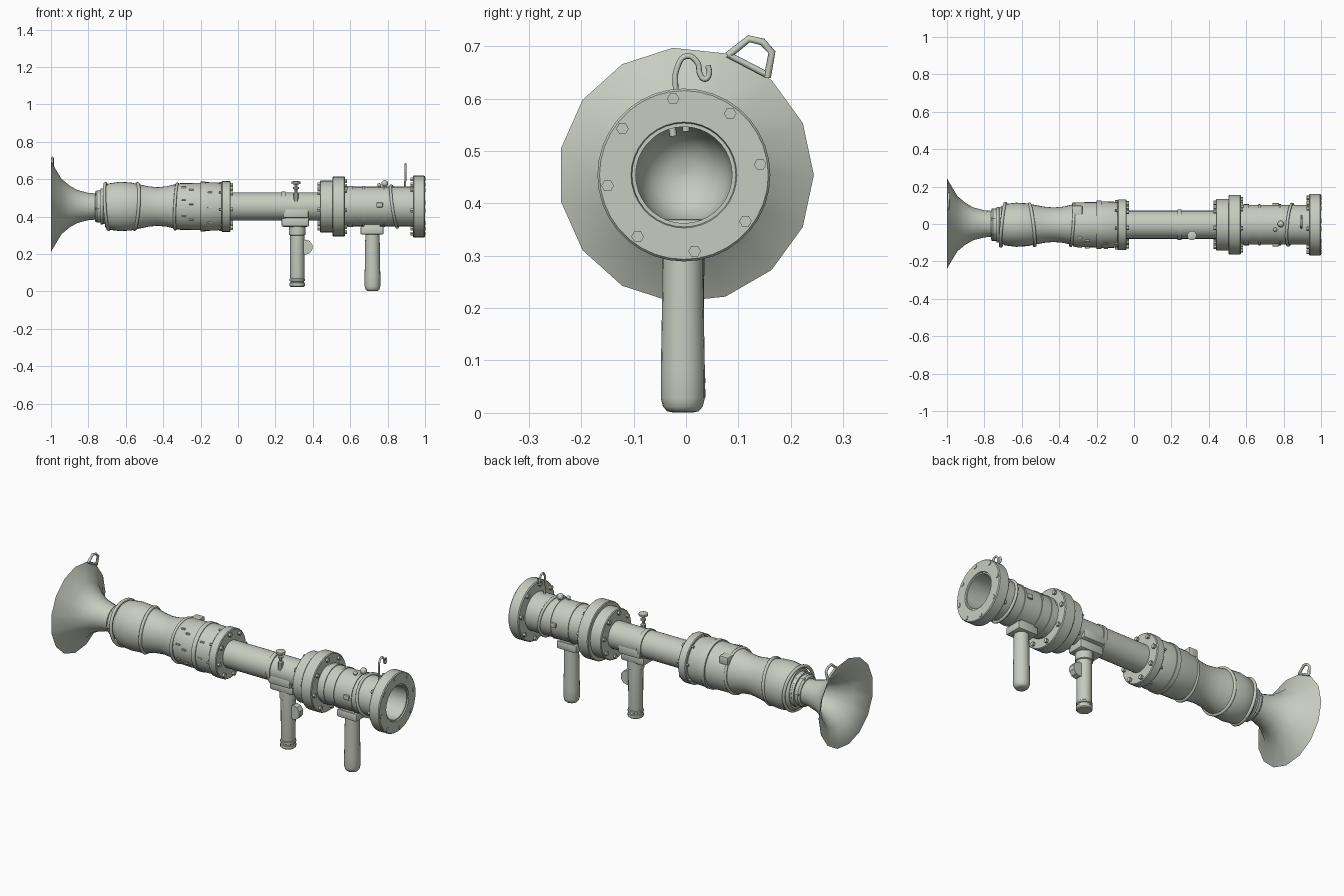
import bpy, bmesh, math
from mathutils import Vector, Matrix

if "Cube" in bpy.data.objects:
    bpy.data.objects.remove(bpy.data.objects["Cube"])

CY, CZ = -0.004, 0.454          # barrel axis
metal = bpy.data.materials.new("pale_grey_green")
metal.diffuse_color = (0.57, 0.60, 0.52, 1)
metal.use_nodes = True
metal.node_tree.nodes["Principled BSDF"].inputs["Base Color"].default_value = metal.diffuse_color


def finish(name, bm, smooth=35):
    bmesh.ops.recalc_face_normals(bm, faces=bm.faces)
    me = bpy.data.meshes.new(name)
    bm.to_mesh(me)
    bm.free()
    ob = bpy.data.objects.new(name, me)
    bpy.context.collection.objects.link(ob)
    me.materials.append(metal)
    bpy.ops.object.select_all(action='DESELECT')
    ob.select_set(True)
    bpy.context.view_layer.objects.active = ob
    if smooth:
        bpy.ops.object.shade_smooth_by_angle(angle=math.radians(smooth))
    return ob


def lathe(name, prof, seg=32, axis='X', at=(0, CY, CZ), sy=1, sz=1, closed=False, smooth=35):
    """Revolve (position, radius) points about the X or Z axis."""
    bm = bmesh.new()
    rings = []
    for p, r in prof:
        ring = []
        for i in range(seg):
            a = 2 * math.pi * i / seg
            c, s = r * math.cos(a) * sy, r * math.sin(a) * sz
            ring.append(bm.verts.new(Vector((p, c, s) if axis == 'X' else (c, s, p)) + Vector(at)))
        rings.append(ring)
    pairs = list(zip(rings, rings[1:])) + ([(rings[-1], rings[0])] if closed else [])
    for A, B in pairs:
        for i in range(seg):
            j = (i + 1) % seg
            bm.faces.new((A[i], A[j], B[j], B[i]))
    if not closed:
        for ring, (p, r) in ((rings[0], prof[0]), (rings[-1], prof[-1])):
            if r < 0.06:
                bm.faces.new(ring)
    return finish(name, bm, smooth)


def box(name, lo, hi, bevel=0.006):
    bm = bmesh.new()
    lo, hi = Vector(lo), Vector(hi)
    bmesh.ops.create_cube(bm, size=1, matrix=Matrix.Translation((lo + hi) / 2) @ Matrix.Diagonal((*(hi - lo), 1)))
    bmesh.ops.bevel(bm, geom=bm.edges[:], offset=bevel, segments=2, affect='EDGES', profile=0.5)
    return finish(name, bm)


def wire(name, pts, r, cyclic=False, smooth=True):
    """Round rod following a short list of points."""
    cu = bpy.data.curves.new(name, 'CURVE')
    cu.dimensions = '3D'
    cu.bevel_depth, cu.bevel_resolution, cu.use_fill_caps = r, 2, True
    cu.resolution_u = 6
    sp = cu.splines.new('BEZIER' if smooth else 'POLY')
    tgt = sp.bezier_points if smooth else sp.points
    tgt.add(len(pts) - 1)
    for q, p in zip(tgt, pts):
        q.co = p if smooth else (*p, 1)
        if smooth:
            q.handle_left_type = q.handle_right_type = 'AUTO'
    sp.use_cyclic_u = cyclic
    ob = bpy.data.objects.new(name, cu)
    cu.materials.append(metal)
    bpy.context.collection.objects.link(ob)
    return ob


def bolts(name, x, ring_r, n=8, size=0.012, start=8):
    bm = bmesh.new()
    for i in range(n):
        a = math.radians(start) + 2 * math.pi * i / n
        pos = (x, CY + ring_r * math.cos(a), CZ + ring_r * math.sin(a))
        bmesh.ops.create_cone(bm, cap_ends=True, segments=6, radius1=size, radius2=size, depth=0.018,
                              matrix=Matrix.Translation(pos) @ Matrix.Rotation(math.pi / 2, 4, 'Y'))
    return finish(name, bm, 0)


def flange(name, x0, x1, r, inner):
    c = 0.004
    return lathe(name, [(x0, inner), (x0, r - c), (x0 + c, r), (x1 - c, r), (x1, r - c), (x1, inner)])


def strap(name, x, ry, rz, lean, r=0.008, twist=0.012):
    """Leaning loop of cord round the barrel."""
    pts = []
    for i in range(16):
        a = 2 * math.pi * i / 16
        pts.append((x + lean * math.sin(a) + twist * math.cos(a),
                    CY + ry * math.cos(a), CZ + rz * math.sin(a)))
    return wire(name, pts, r, cyclic=True)


# flared rear bell, thin and open, 15 sides
bell = [(-1.0, .244), (-.945, .15), (-.90, .112), (-.86, .089), (-.80, .073), (-.74, .069)]
lathe("exhaust_bell", bell + [(x - .001, r - .004) for x, r in reversed(bell)], 15,
      at=(0, 0, CZ), closed=True, smooth=50)
wire("bell_loop", [(-.994, .08, .682), (-.992, .12, .714), (-.99, .146, .708),
                   (-.99, .164, .688), (-.994, .155, .64)], .007, smooth=False)
wire("bell_loop_base", [(-.994, .08, .684), (-.994, .155, .645)], .006, smooth=False)

# collar and padded wrap
lathe("rear_collar", [(-.765, .05), (-.765, .078), (-.755, .086), (-.725, .086), (-.72, .094), (-.695, .096)])
lathe("collar_ring", [(-.735, .085), (-.735, .096), (-.722, .096), (-.722, .085)])
bolts("collar_bolts", -.752, .08, 6, .008)
lathe("rear_wrap", [(-.71, .06), (-.71, .105), (-.69, .119), (-.63, .127), (-.57, .123), (-.53, .114), (-.48, .104),
                    (-.43, .099), (-.38, .104), (-.33, .116), (-.32, .118), (-.32, .07)], sy=.93, sz=1.04, smooth=50)
lathe("middle_wrap", [(-.325, .07), (-.325, .118), (-.31, .122), (-.19, .124), (-.185, .128),
                      (-.11, .126), (-.085, .12)], sy=.98, sz=1.02)
strap("rear_cord", -.70, .114, .122, -.008, .009, .012)
strap("middle_cord", -.545, .111, .122, .008, .009, -.014)
strap("front_cord", -.33, .112, .121, .006, .008, .008)
lathe("wrap_band", [(-.20, .12), (-.20, .131), (-.175, .131), (-.175, .12)], sy=.99, sz=1.02)
box("wrap_patch", (-.33, .01, .52), (-.275, .098, .565))
for i, x in enumerate((-.29, -.25, -.15)):
    for k in range(3):
        a = math.radians(125 + 40 * k + 9 * i)
        y, z = CY + .124 * math.cos(a), CZ + .125 * math.sin(a)
        box(f"stitch_{i}_{k}", (x - .012, y - .005, z - .004), (x + .012, y + .005, z + .004), .002)

# tubes and flanges
flange("middle_flange", -.088, -.04, .136, .07)
bolts("middle_flange_bolts_front", -.036, .116)
bolts("middle_flange_bolts_rear", -.092, .127, 8, .007)
lathe("slim_tube", [(-.06, .075), (.46, .075)])
flange("joint_flange_small", .438, .51, .138, .07)
flange("joint_flange_large", .505, .572, .16, .07)
bolts("joint_bolts_rear", .435, .118)
bolts("joint_bolts_front", .575, .138)
lathe("front_tube", [(.56, .106), (.94, .106)])
for x, w in ((.585, .03), (.665, .012), (.775, .012)):
    lathe("tube_band", [(x, .1), (x, .11), (x + w, .11), (x + w, .1)])
strap("muzzle_cord", .835, .110, .111, -.016, .008, .010)

# muzzle with hollow bore
lathe("muzzle", [(.935, .10), (.935, .160), (.94, .165), (.995, .165), (1, .161), (1, .101), (.993, .099),
                 (.993, .092), (.66, .092), (.60, .084), (.56, .06), (.545, .03), (.54, .002)], 36)
bolts("muzzle_bolts_front", .994, .147)
bolts("muzzle_bolts_rear", .931, .147)

# trigger grip with clamp
lathe("clamp_band", [(.232, .07), (.232, .081), (.255, .081), (.255, .07)])
box("grip_saddle", (.24, CY - .074, .392), (.378, CY + .074, .445), .01)
box("grip_housing", (.232, CY - .05, .345), (.38, CY + .05, .402), .012)
lathe("trigger_grip", [(.025, .03), (.025, .036), (.03, .041), (.045, .041), (.048, .036), (.054, .036), (.057, .041),
                       (.066, .041), (.069, .037), (.075, .038), (.30, .039), (.303, .045), (.35, .045)],
      20, 'Z', (.317, CY, 0))
bm = bmesh.new()
bmesh.ops.create_cone(bm, cap_ends=True, segments=10, radius1=.04, radius2=.04, depth=.036,
                      matrix=Matrix.Translation((.36, CY, .237)) @ Matrix.Rotation(math.pi / 2, 4, 'X'))
finish("trigger", bm, 30)

# front grip
box("front_grip_mount", (.672, CY - .045, .325), (.762, CY + .045, .37), .006)
box("front_grip_plate", (.655, CY - .05, .305), (.778, CY + .05, .348), .006)
lathe("front_grip", [(.001, .02), (.003, .03), (.012, .038), (.028, .042), (.08, .042), (.25, .039), (.32, .038)],
      20, 'Z', (.719, CY - .002, 0), smooth=60)

# sight knob on the side of the slim tube
lathe("sight_post", [(.475, .014), (.525, .014), (.53, .008), (.572, .008)], 10, 'Z', (.31, -.062, 0))
lathe("sight_wheel", [(.572, .012), (.575, .025), (.586, .025), (.59, .012)], 12, 'Z', (.31, -.062, 0))
lathe("sight_nut", [(.545, .008), (.548, .015), (.557, .015), (.56, .008)], 8, 'Z', (.31, -.062, 0))

# small knobs and hook on the front tube
for n, (x, y, z) in {"ball_knob": (.785, .0, .577), "side_knob": (.755, -.03, .568)}.items():
    s = .018 if n == "ball_knob" else .011
    bm = bmesh.new()
    bmesh.ops.create_uvsphere(bm, u_segments=12, v_segments=8, radius=s, matrix=Matrix.Translation((x, y, z)))
    finish(n, bm, 60)
    wire(n + "_stem", [(x, y, z), (x, y * .8, z - .04)], .007, smooth=False)
for s in (-1, 1):
    box("side_lug", (.74, CY + s * .108 - .008, .45), (.775, CY + s * .108 + .008, .475), .004)
wire("hook", [(.893, -.012, .55), (.895, -.02, .625), (.895, -.018, .655), (.895, .001, .681), (.895, .022, .668),
              (.895, .027, .646), (.895, .036, .637), (.895, .044, .646), (.895, .042, .663)], .0055)
